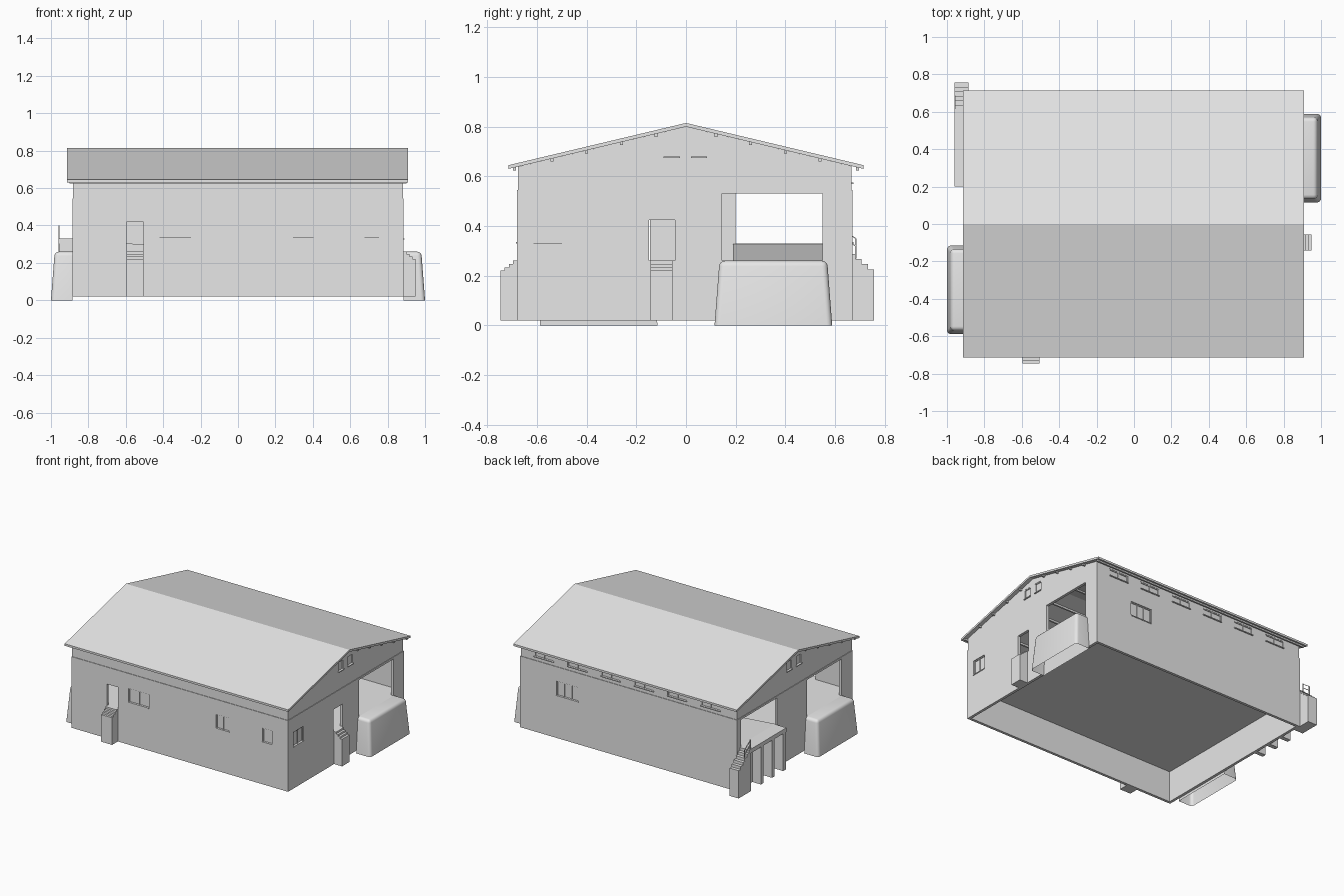
import bpy, bmesh
from mathutils import Vector

if "Cube" in bpy.data.objects:
    bpy.data.objects.remove(bpy.data.objects["Cube"], do_unlink=True)

GREY = (0.8, 0.8, 0.8, 1)
mat = bpy.data.materials.new("plain_grey")
mat.use_nodes = True
mat.diffuse_color = GREY
mat.node_tree.nodes["Principled BSDF"].inputs["Base Color"].default_value = GREY

# Wall planes and levels
X, YF, YB = 0.885, -0.68, 0.67
BASE, FLOOR, BAND = 0.02, 0.26, 0.545
THICK, INSET = 0.02, 0.004


def under_roof(y):
    return 0.80 - 0.238 * abs(y)


def finish(name, bm):
    bmesh.ops.recalc_face_normals(bm, faces=bm.faces)
    mesh = bpy.data.meshes.new(name)
    bm.to_mesh(mesh)
    bm.free()
    mesh.materials.append(mat)
    ob = bpy.data.objects.new(name, mesh)
    bpy.context.scene.collection.objects.link(ob)
    return ob


def prism(name, pts, axis, a, b):
    """Extrude a 2D outline along an axis from a to b."""
    def at(p, t):
        return {"x": (t, *p), "y": (p[0], t, p[1]), "z": (*p, t)}[axis]
    bm = bmesh.new()
    face = bm.faces.new([bm.verts.new(at(p, a)) for p in pts])
    out = bmesh.ops.extrude_face_region(bm, geom=[face])
    verts = [v for v in out["geom"] if isinstance(v, bmesh.types.BMVert)]
    bmesh.ops.translate(bm, vec=Vector(at((0, 0), b - a)), verts=verts)
    return finish(name, bm)


def box(name, x0, x1, y0, y1, z0, z1):
    return prism(name, [(x0, y0), (x1, y0), (x1, y1), (x0, y1)], "z", z0, z1)


def on_wall(name, side, u0, u1, z0, z1, d0, d1):
    """Box on a wall: u along the wall, d outwards from its face."""
    if side in ("front", "back"):
        s, y = (-1, YF) if side == "front" else (1, YB)
        return box(name, u0, u1, *sorted((y + s * d0, y + s * d1)), z0, z1)
    s = 1 if side == "left" else -1
    return box(name, *sorted((s * (X + d0), s * (X + d1))), u0, u1, z0, z1)


def cut(wall, side, holes):
    for hole in holes:
        tool = on_wall("cutter", side, *hole, -0.1, 0.1)
        mod = wall.modifiers.new("opening", "BOOLEAN")
        mod.operation, mod.solver, mod.object = "DIFFERENCE", "EXACT", tool
        bpy.context.view_layer.objects.active = wall
        bpy.ops.object.modifier_apply(modifier=mod.name)
        bpy.data.objects.remove(tool, do_unlink=True)


def window(side, u0, u1, z0, z1, panes):
    name = side + "_window"
    on_wall(name + "_pane", side, u0, u1, z0, z1, -0.017, -0.012)
    on_wall(name + "_sill", side, u0, u1, z0 - 0.006, z0, -0.012, 0.004)
    on_wall(name + "_head", side, u0, u1, z1 - 0.006, z1, -0.012, -0.006)
    for i in range(panes + 1):
        u = u0 + (u1 - u0 - 0.006) * i / panes
        on_wall(name + "_bar", side, u, u + 0.006, z0, z1, -0.012, -0.006)


def steps(d0, d1, top, low, n):
    """Side outline of a solid flight of steps descending from d0 to d1."""
    pts = [(d0, BASE), (d0, top)]
    for i in range(n):
        d = d0 + (d1 - d0) * (i + 1) / n
        pts.append((d, top - (top - low) * i / (n - 1)))
        if i < n - 1:
            pts.append((d, top - (top - low) * (i + 1) / (n - 1)))
    return pts + [(d1, BASE)]


# Openings: u0, u1, z0, z1 (and pane count for windows)
low_windows = {
    "front": [(-0.42, -0.25, 0.335, 0.435, 2), (0.295, 0.405, 0.335, 0.435, 2),
              (0.675, 0.755, 0.335, 0.435, 1)],
    "back": [(0.41, 0.59, 0.335, 0.44, 3)],
    "left": [(-0.615, -0.5, 0.33, 0.435, 2)],
    "right": []}
gable = [(-0.09, -0.025, 0.68, 0.75, 1), (0.02, 0.085, 0.68, 0.75, 1)]
high_windows = {
    "front": [],
    "back": [(c - 0.08, c + 0.08, 0.575, 0.625, 2)
             for c in [0.692 - 0.272 * i for i in range(6)]],
    "left": gable, "right": gable}
doors = {
    "front": [(-0.595, -0.505, FLOOR, 0.42)],
    "back": [],
    "left": [(-0.15, -0.045, FLOOR, 0.425), (0.145, 0.55, FLOOR, 0.53)],
    "right": [(-0.55, -0.145, FLOOR, 0.53), (0.2, 0.62, 0.33, 0.53)]}

# Walls: a lower storey and a slightly set back upper band or gable
for side in ("front", "back", "left", "right"):
    if side in ("front", "back"):
        e = X - THICK
        lower = on_wall(side + "_wall", side, -e, e, BASE, BAND, -THICK, 0)
        upper = on_wall(side + "_upper_wall", side, -e, e, BAND,
                        under_roof(YB), -THICK, -INSET)
    else:
        lower = on_wall(side + "_wall", side, YF, YB, BASE, BAND, -THICK, 0)
        y0, y1 = YF + INSET, YB - INSET
        s = 1 if side == "left" else -1
        upper = prism(side + "_gable",
                      [(y0, BAND), (y1, BAND), (y1, under_roof(y1)),
                       (0, under_roof(0)), (y0, under_roof(y0))],
                      "x", s * (X - THICK), s * (X - INSET))
    cut(lower, side, doors[side] + [w[:4] for w in low_windows[side]])
    cut(upper, side, [w[:4] for w in high_windows[side]])
    for w in low_windows[side] + high_windows[side]:
        window(side, *w)

# Roof and its purlins
EAVE = 0.715
prism("roof", [(-EAVE, 0.645), (0, 0.815), (EAVE, 0.645),
               (EAVE, 0.63), (0, 0.80), (-EAVE, 0.63)], "x", -0.915, 0.91)
for s in (-1, 1):
    for y in (0.12, 0.26, 0.40, 0.54, 0.69):
        z = under_roof(y)
        box("purlin", -0.9, 0.9, s * y - 0.006, s * y + 0.006, z - 0.012, z + 0.004)

# Floor and the inner ramp up to the raised platform
box("floor", -0.87, 0.87, -0.665, 0.655, 0.25, FLOOR)
prism("inner_ramp", [(-0.07, FLOOR), (-X, FLOOR), (-X, 0.33)], "y", 0.19, 0.65)

# Entrance steps
prism("front_steps", steps(YF, -0.747, FLOOR, 0.22, 4), "x", -0.595, -0.505)
prism("left_steps", steps(X, 0.95, FLOOR, 0.22, 4), "y", -0.143, -0.055)

# Raised platform with legs, corner steps and handrail
box("platform", -0.96, -X, 0.2, 0.61, 0.30, 0.33)
for y in (0.2, 0.33, 0.46):
    box("platform_leg", -0.955, -X, y, y + 0.03, BASE, 0.30)
prism("platform_steps", steps(0.61, 0.757, 0.33, 0.225, 6), "x", -0.96, -X)
for y, z in ((0.615, 0.33), (0.68, 0.28)):
    box("rail_post", -0.96, -0.954, y, y + 0.006, z - 0.01, z + 0.07)
for lift in (0.035, 0.065):
    prism("handrail", [(0.615, 0.33 + lift), (0.686, 0.28 + lift),
                       (0.686, 0.285 + lift), (0.615, 0.335 + lift)],
          "x", -0.96, -0.954)


# Loading dock bodies: tapered boxes with rounded upper edges, open below
def dock(name, s):
    bm = bmesh.new()
    bmesh.ops.create_cube(bm, size=1)
    for v in bm.verts:
        top = v.co.z > 0
        outer = 0.98 if top else 1.0
        half = 0.217 if top else 0.237
        v.co = (s * (outer if v.co.x > 0 else X),
                s * (0.352 + (half if v.co.y > 0 else -half)),
                0.26 if top else 0)
    bmesh.ops.delete(bm, geom=[f for f in bm.faces
                               if all(v.co.z < 0.01 for v in f.verts)],
                     context="FACES_ONLY")
    edges = [e for e in bm.edges
             if max(v.co.z for v in e.verts) > 0.1
             and any(abs(v.co.x) > X + 0.01 for v in e.verts)]
    bmesh.ops.bevel(bm, geom=edges, offset=0.022, segments=4, profile=0.5,
                    affect="EDGES", clamp_overlap=True)
    ob = finish(name, bm)
    for p in ob.data.polygons:
        p.use_smooth = True
    bpy.ops.object.select_all(action="DESELECT")
    ob.select_set(True)
    bpy.context.view_layer.objects.active = ob
    bpy.ops.object.shade_smooth_by_angle(angle=0.6)


dock("left_dock", 1)
dock("right_dock", -1)
